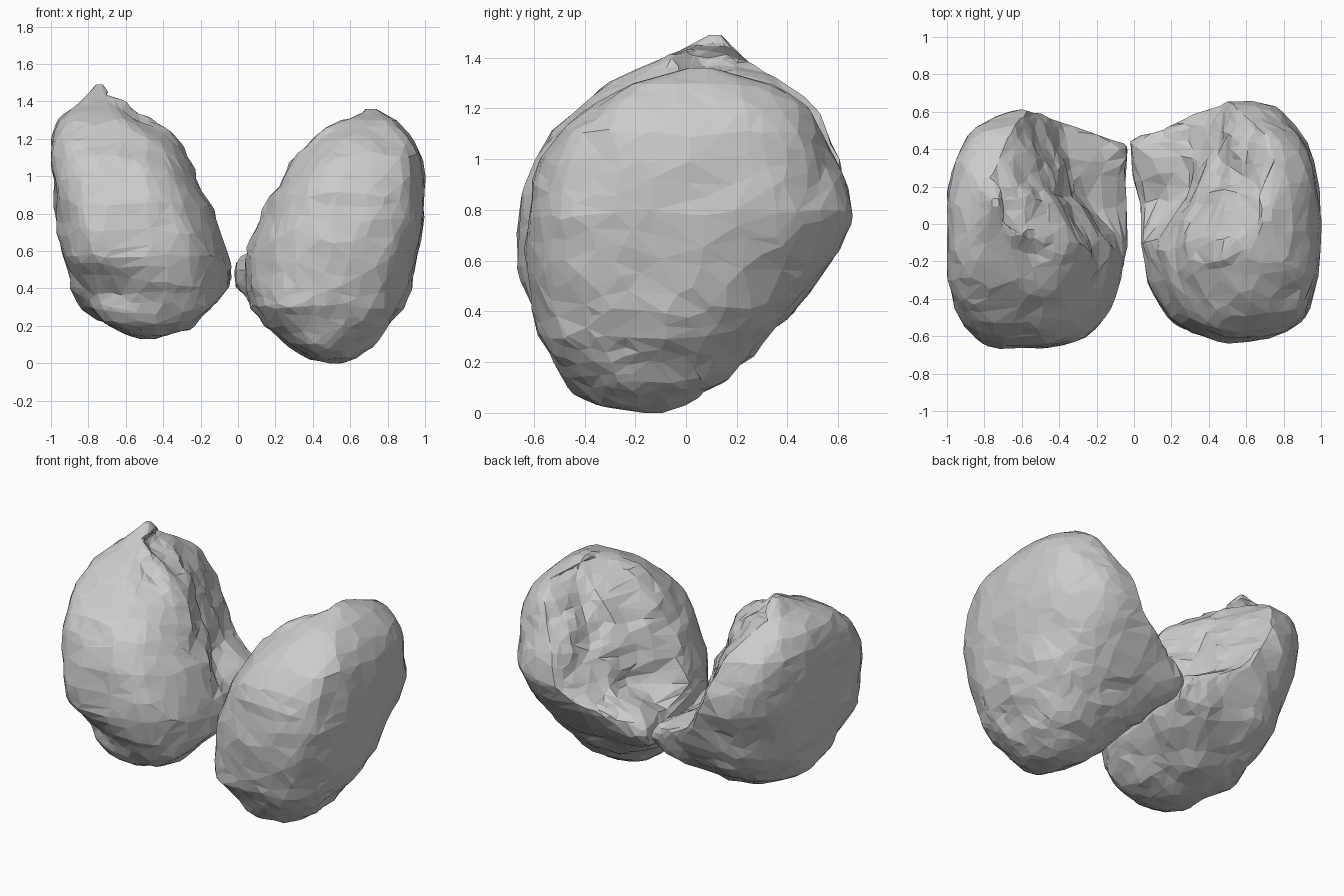
import bpy, bmesh, math
from mathutils import Vector, noise

if "Cube" in bpy.data.objects:
    bpy.data.objects.remove(bpy.data.objects["Cube"])

# Profiles: height, inner x, outer x (distance from centre plane), front y, back y
LEFT = [(0.13, .44, .52, -.24, -.14), (0.15, .36, .60, -.38, -.02), (0.20, .25, .70, -.48, .12),
        (0.30, .13, .82, -.55, .28), (0.40, .06, .88, -.60, .42), (0.55, .05, .93, -.66, .50),
        (0.70, .08, .96, -.67, .55), (0.85, .13, .98, -.65, .60), (1.00, .21, .99, -.60, .60),
        (1.10, .26, 1.0, -.53, .57), (1.20, .32, 1.0, -.43, .52), (1.30, .44, .95, -.31, .40),
        (1.38, .57, .87, -.12, .26), (1.45, .67, .80, .00, .18), (1.49, .72, .76, .09, .14)]
RIGHT = [(0.00, .48, .56, -.17, -.09), (0.03, .38, .64, -.34, .00), (0.10, .27, .73, -.45, .13),
         (0.20, .15, .82, -.52, .22), (0.30, .07, .88, -.58, .32), (0.40, .05, .92, -.60, .42),
         (0.55, .04, .95, -.62, .54), (0.65, .06, .97, -.63, .61), (0.78, .11, 1.0, -.62, .66),
         (0.90, .16, .99, -.61, .63), (1.00, .22, .99, -.57, .59), (1.10, .28, .98, -.50, .55),
         (1.20, .40, .94, -.38, .48), (1.30, .54, .85, -.20, .33), (1.36, .68, .74, .01, .10)]
SEGS, RINGS = 64, 52


def sample(profile, t):
    """Blend the profile rows, spaced evenly along the table."""
    f = t * (len(profile) - 1)
    i = min(int(f), len(profile) - 2)
    return [a + (b - a) * (f - i) for a, b in zip(profile[i], profile[i + 1])]


def bump(p, centre, size):
    return math.exp(-sum(((a - b) / s) ** 2 for a, b, s in zip(p, centre, size)))


def sgnpow(v, e):
    return math.copysign(abs(v) ** e, v)


def ramp(v, lo, hi):
    t = min(1, max(0, (v - lo) / (hi - lo)))
    return t * t * (3 - 2 * t)


def lobe(name, profile, side, hinge_gap, corner, shelf, dents, seed):
    bm = bmesh.new()
    rings = []
    for r in range(RINGS + 1):
        z, xi, xo, yf, yb = sample(profile, r / RINGS)
        ring = []
        for s in range(SEGS):
            a = 2 * math.pi * s / SEGS
            c, n = math.cos(a), math.sin(a)
            # squarer front outer corner and lower back inner corner
            e = .84
            if c > 0 and n < 0:
                e += (corner - .84) * ramp(z, .3, .6)
            elif c < 0 and n > 0:
                e -= .26 * ramp(z, .15, .35) * (1 - ramp(z, .55, .75))
            p = Vector(((xi + xo) / 2 + (xo - xi) / 2 * sgnpow(c, e),
                        (yf + yb) / 2 + (yb - yf) / 2 * sgnpow(n, e), z))
            inner = max(0, -c)
            # oblique open face towards the inside and back
            cut = xi + .52 * max(0, p.y + .1) * ramp(z, .48, .72)
            p.x = max(p.x, min(cut, xo - .1))
            for centre, size, depth in dents:
                p.x += depth * inner ** .5 * bump(p, centre, size)
            # neck reaching to the other lobe at the back
            w = bump(p, (.10, .33, .48), (.18, .20, .13)) * inner ** .3
            p.x += (hinge_gap - p.x) * min(1, 1.25 * w)
            p.y += .06 * w
            # undercut shelf low on the front
            p.y += shelf * bump(p, (.75, -.6, .38), (.22, .2, .10))
            # lumpy surface, rougher on the open face and near the base
            q = p + Vector((seed, 0, 0))
            rough = .018 + .025 * inner * (p.y > -.2) * (z > .5) + .010 * (z < .45)
            v = noise.noise_vector(q * 5) * rough + noise.noise_vector(q * 14) * rough * .4
            p += v * min(1, 8 * r / RINGS, 8 * (1 - r / RINGS))
            ring.append(bm.verts.new((p.x * side, p.y, max(0, p.z))))
        rings.append(ring)
    for lo, hi in zip(rings, rings[1:]):
        for s in range(SEGS):
            n = (s + 1) % SEGS
            bm.faces.new((lo[s], lo[n], hi[n], hi[s]))
    bm.faces.new(rings[0][::-1])
    bm.faces.new(rings[-1])
    bmesh.ops.recalc_face_normals(bm, faces=bm.faces)
    bmesh.ops.triangulate(bm, faces=bm.faces)
    mesh = bpy.data.meshes.new(name)
    bm.to_mesh(mesh)
    bm.free()
    obj = bpy.data.objects.new(name, mesh)
    bpy.context.collection.objects.link(obj)
    # irregular scan-like facets
    dec = obj.modifiers.new("facets", 'DECIMATE')
    dec.ratio = .22
    return obj


# Two lumpy lobes, each with an open hollow facing the other
lobe("left_lobe", LEFT, -1, .035, .52, .07,
     [((.3, .15, .85), (.4, .25, .25), .07), ((.2, .12, .64), (.25, .16, .09), .06)], 3)
lobe("right_lobe", RIGHT, 1, -.02, .64, 0,
     [((.3, .15, .85), (.4, .25, .25), .06), ((.2, .15, .64), (.25, .16, .08), .12)], 11)
